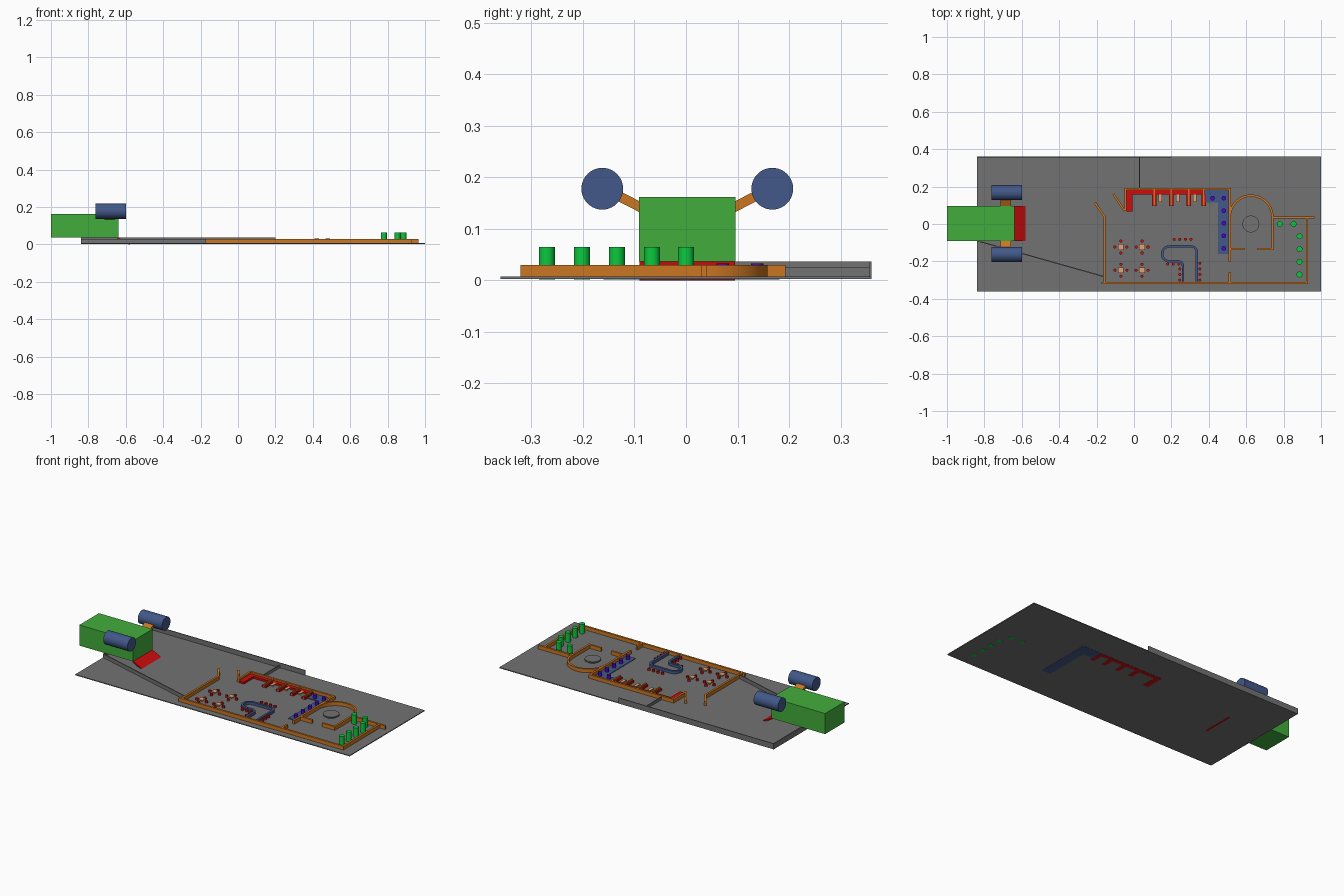
import bpy, bmesh, math
from mathutils import Vector, Matrix

cube = bpy.data.objects.get("Cube")
if cube:
    bpy.data.objects.remove(cube, do_unlink=True)


def material(name, r, g, b):
    lin = [((c / 255 + 0.055) / 1.055) ** 2.4 for c in (r, g, b)] + [1]
    m = bpy.data.materials.new(name)
    m.use_nodes = True
    m.diffuse_color = lin
    m.node_tree.nodes["Principled BSDF"].inputs["Base Color"].default_value = lin
    return m


GREY = material("floor grey", 114, 114, 114)
WOOD = material("orange wood", 203, 118, 34)
GREEN = material("hull green", 66, 173, 60)
LEAF = material("bright green", 12, 200, 62)
NAVY = material("slate blue", 66, 88, 136)
RED = material("red", 205, 12, 12)
PURPLE = material("purple", 70, 10, 200)
TAN = material("tan", 226, 165, 115)


def finish(name, bm, mat, smooth=False):
    bmesh.ops.recalc_face_normals(bm, faces=bm.faces)
    me = bpy.data.meshes.new(name)
    bm.to_mesh(me)
    bm.free()
    me.materials.append(mat)
    ob = bpy.data.objects.new(name, me)
    bpy.context.collection.objects.link(ob)
    if smooth:
        bpy.ops.object.select_all(action='DESELECT')
        ob.select_set(True)
        bpy.context.view_layer.objects.active = ob
        bpy.ops.object.shade_smooth_by_angle(angle=math.radians(40))
    return ob


def add_box(bm, x0, x1, y0, y1, z0, z1):
    centre = Vector(((x0 + x1) / 2, (y0 + y1) / 2, (z0 + z1) / 2))
    size = Matrix.Diagonal((x1 - x0, y1 - y0, z1 - z0, 1))
    bmesh.ops.create_cube(bm, size=1, matrix=Matrix.Translation(centre) @ size)


def boxes(name, mat, *items):
    bm = bmesh.new()
    for b in items:
        add_box(bm, *b)
    return finish(name, bm, mat)


def cylinders(name, mat, spots, r, z0, z1, segs=24):
    bm = bmesh.new()
    for x, y in spots:
        bmesh.ops.create_cone(bm, cap_ends=True, segments=segs, radius1=r, radius2=r, depth=z1 - z0,
                              matrix=Matrix.Translation((x, y, (z0 + z1) / 2)))
    return finish(name, bm, mat, True)


def ribbon(name, mat, pts, w, z0, z1):
    """Upright wall of constant width along a flat path, with mitred corners."""
    pts = [Vector(p) for p in pts]
    bm = bmesh.new()
    rings = []
    for i, p in enumerate(pts):
        a = (p - pts[i - 1]).normalized() if i else None
        b = (pts[i + 1] - p).normalized() if i + 1 < len(pts) else None
        a, b = a or b, b or a
        na, nb = Vector((-a.y, a.x)), Vector((-b.y, b.x))
        off = (na + nb) * (w / 2 / (1 + na.dot(nb)))
        rings.append([bm.verts.new((*(p + s * off), z)) for s, z in
                      ((1, z0), (1, z1), (-1, z1), (-1, z0))])
    for r, s in zip(rings, rings[1:]):
        for k in range(4):
            bm.faces.new((r[k], r[k - 1], s[k - 1], s[k]))
    bm.faces.new(rings[0])
    bm.faces.new(rings[-1])
    return finish(name, bm, mat, True)


def arc(cx, cy, r, a0, a1, n):
    return [(cx + r * math.cos(math.radians(a0 + (a1 - a0) * i / n)),
             cy + r * math.sin(math.radians(a0 + (a1 - a0) * i / n))) for i in range(n + 1)]


# Ground slab and low grey boundary walls
FLOOR, BASE, TOP = 0.008, 0.002, 0.03
boxes("ground_slab", GREY, (-0.84, 1, -0.36, 0.36, 0.003, FLOOR))
ribbon("boundary_wall", GREY, [(0.2, 0.358), (-0.838, 0.358), (-0.838, -0.09)], 0.005, 0.003, 0.037)
ribbon("diagonal_wall", GREY, [(-0.838, -0.09), (-0.165, -0.28)], 0.006, FLOOR, 0.03)
ribbon("short_partition", GREY, [(0.03, 0.358), (0.03, 0.19)], 0.005, FLOOR, 0.025)

# Building walls
W = 0.012
for name, path in {
    "front_and_side_wall": [(0.925, 0.035), (0.925, -0.315), (-0.175, -0.315)],
    "entrance_right_wall": [(-0.158, -0.315), (-0.158, 0.04), (-0.21, 0.115)],
    "entrance_left_wall": [(-0.11, 0.16), (-0.05, 0.07)],
    "back_wall": [(-0.046, 0.07), (-0.046, 0.187), (0.512, 0.187), (0.512, -0.2)],
    "storage_stub_wall": [(0.512, -0.26), (0.512, -0.315)],
    "patio_wall": [(0.74, 0.035), (0.965, 0.035)],
    "round_room_wall": [(0.66, -0.133), (0.74, -0.133)] + arc(0.626, 0.038, 0.114, 0, 180, 20),
    "round_room_front_wall": [(0.512, -0.133), (0.592, -0.133)],
}.items():
    ribbon(name, WOOD, path, W, FLOOR, TOP)

# Round stage with a narrower pedestal
cylinders("stage_pedestal", GREY, [(0.625, 0)], 0.03, FLOOR, 0.02, 32)
cylinders("stage_top", GREY, [(0.625, 0)], 0.045, 0.018, 0.025, 32)

# Booth seating along the back wall, with dividers and tables
dividers = [0.108, 0.2, 0.293, 0.372]
boxes("booth_bench", RED, (-0.04, -0.008, 0.068, 0.181, BASE, 0.02),
      (-0.008, 0.378, 0.158, 0.181, BASE, 0.02))
boxes("booth_seats", RED, *[(x - 0.012, x + 0.012, 0.095, 0.158, BASE, 0.02) for x in dividers])
boxes("booth_dividers", WOOD, *[(x - 0.004, x + 0.004, 0.095, 0.181, FLOOR, 0.028) for x in dividers])
tables = [0.14, 0.233, 0.325]
boxes("booth_tables", TAN, *[(x - 0.009, x + 0.009, 0.117, 0.157, 0.018, 0.022) for x in tables])
boxes("booth_table_legs", TAN, *[(x - 0.003, x + 0.003, 0.13, 0.14, FLOOR, 0.018) for x in tables])

# Blue platform with purple seats
boxes("corner_platform", NAVY, (0.38, 0.45, 0.115, 0.181, BASE, 0.012),
      (0.45, 0.506, -0.16, 0.181, BASE, 0.012))
cylinders("platform_seats", PURPLE, [(0.42, 0.138)] + [(0.48, 0.138 - 0.067 * i) for i in range(5)],
          0.012, 0.012, 0.033)

# Curved bar counter with red stools
bar_path = ([(0.336, -0.308)] + arc(0.306, -0.15, 0.03, 0, 90, 6) + arc(0.19, -0.16, 0.04, 90, 270, 14)
            + arc(0.237, -0.225, 0.025, 90, 0, 6) + [(0.262, -0.308)])
ribbon("bar_counter", NAVY, bar_path, 0.013, FLOOR, 0.025)
bar_stools = [(0.215 + 0.03 * i, -0.082) for i in range(4)]
bar_stools += [(0.18 + 0.03 * i, -0.214) for i in range(3)]
bar_stools += [(x, -0.24 - 0.03 * i) for x in (0.245, 0.352) for i in range(3)]
bar_stools += [(0.352, -0.21)]
cylinders("bar_stools", RED, bar_stools, 0.008, FLOOR, 0.02, 12)

# Four dining tables, each with four stools
centres = [(x, y) for x in (-0.07, 0.043) for y in (-0.123, -0.247)]
boxes("dining_tables", TAN, *[(x - 0.015, x + 0.015, y - 0.015, y + 0.015, 0.019, 0.023) for x, y in centres])
boxes("dining_table_legs", TAN, *[(x - 0.004, x + 0.004, y - 0.004, y + 0.004, FLOOR, 0.019) for x, y in centres])
cylinders("dining_stools", RED, [(x + dx, y + dy) for x, y in centres
                                 for dx, dy in ((0.032, 0), (-0.032, 0), (0, 0.032), (0, -0.032))],
          0.008, FLOOR, 0.02, 12)

# Tall green planters on the patio
cylinders("planters", LEAF, [(0.78, 0), (0.853, 0)] + [(0.885, -0.066 - 0.068 * i) for i in range(4)],
          0.0155, BASE, 0.065)

# Parked craft: hull, boarding ramp, struts and engines
boxes("craft_hull", GREEN, (-1, -0.64, -0.091, 0.096, 0.037, 0.162))
bm = bmesh.new()
profile = [(-0.64, 0.037), (-0.577, 0.006), (-0.577, 0), (-0.583, 0), (-0.646, 0.031), (-0.646, 0.037)]
face = bm.faces.new([bm.verts.new((x, -0.09, z)) for x, z in profile])
side = bmesh.ops.extrude_face_region(bm, geom=[face])
bmesh.ops.translate(bm, vec=(0, 0.185, 0), verts=[v for v in side["geom"] if isinstance(v, bmesh.types.BMVert)])
finish("boarding_ramp", bm, RED)

for label, s in (("left", 1), ("right", -1)):
    bm = bmesh.new()
    tilt = Matrix.Rotation(s * math.radians(27), 4, 'X')
    bmesh.ops.create_cube(bm, size=1, matrix=Matrix.Translation((-0.686, 0.0025 + s * 0.118, 0.156))
                          @ tilt @ Matrix.Diagonal((0.058, 0.09, 0.019, 1)))
    finish(label + "_engine_strut", bm, WOOD)
    bm = bmesh.new()
    bmesh.ops.create_cone(bm, cap_ends=True, segments=40, radius1=0.0405, radius2=0.0405, depth=0.162,
                          matrix=Matrix.Translation((-0.68, 0.0025 + s * 0.165, 0.178))
                          @ Matrix.Rotation(math.pi / 2, 4, 'Y'))
    finish(label + "_engine", bm, NAVY, True)
